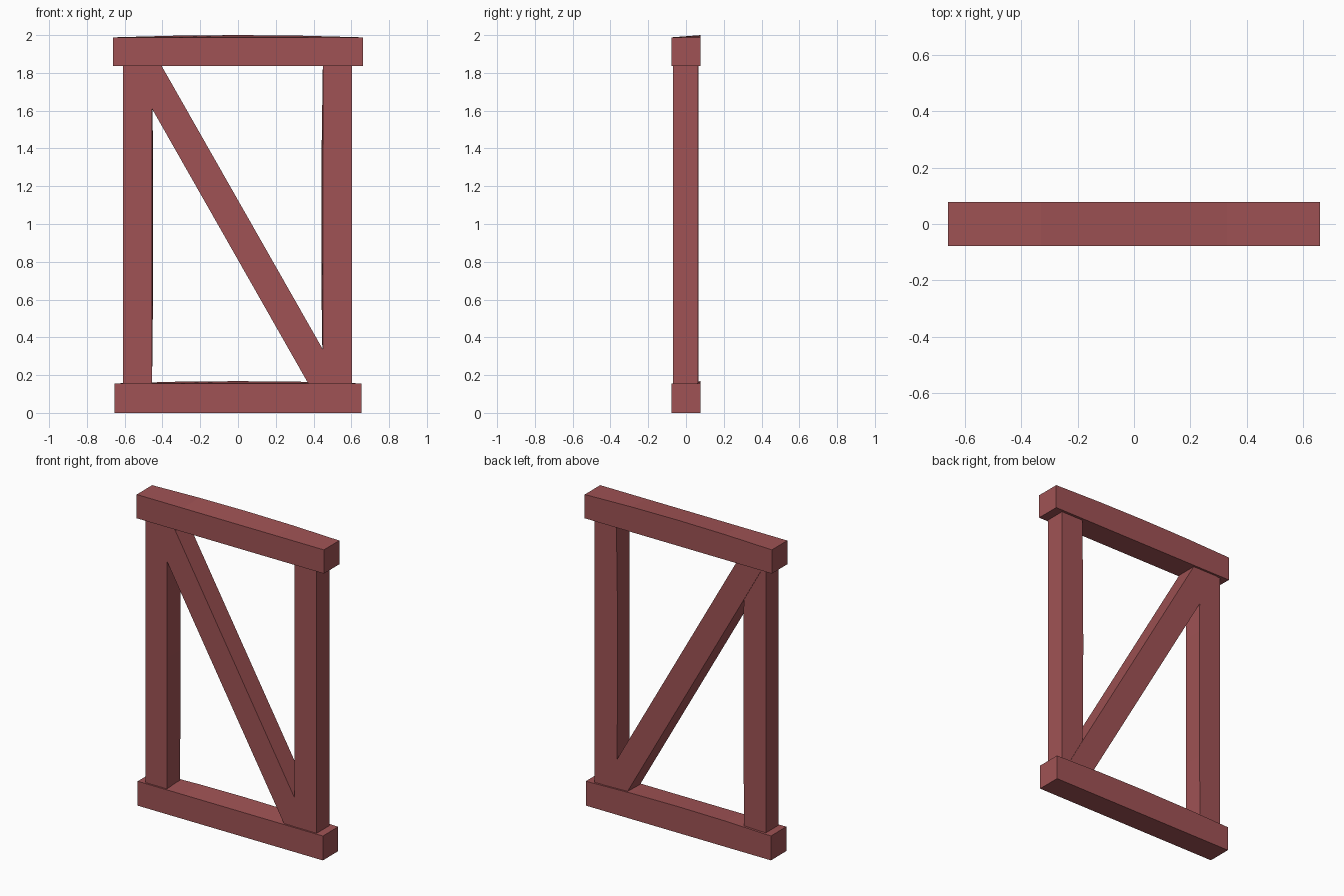
import bpy
import bmesh
from mathutils import Vector

cube = bpy.data.objects.get("Cube")
if cube:
    bpy.data.objects.remove(cube, do_unlink=True)

# Single weathered red wood colour
wood = bpy.data.materials.new("red_wood")
wood.use_nodes = True
colour = (0.35, 0.086, 0.09, 1.0)
wood.diffuse_color = colour
wood.node_tree.nodes["Principled BSDF"].inputs["Base Color"].default_value = colour


def finish(bm, name):
    bmesh.ops.recalc_face_normals(bm, faces=bm.faces[:])
    mesh = bpy.data.meshes.new(name)
    bm.to_mesh(mesh)
    bm.free()
    mesh.materials.append(wood)
    obj = bpy.data.objects.new(name, mesh)
    bpy.context.collection.objects.link(obj)


def timber(name, low, high, axis, bow):
    """Squared timber whose rear edge on the bow side swells toward its middle."""
    low, high, bow = Vector(low), Vector(high), Vector(bow)
    mid, size = (low + high) / 2, high - low
    bm = bmesh.new()
    bmesh.ops.create_cube(bm, size=1)
    for v in bm.verts:
        v.co = mid + v.co * size
    along = [e for e in bm.edges
             if abs(e.verts[0].co[axis] - e.verts[1].co[axis]) > size[axis] / 2]
    bmesh.ops.subdivide_edges(bm, edges=along, cuts=3, use_grid_fill=True)
    for v in bm.verts:
        offset = v.co - mid
        if offset.y > 0 and offset.dot(bow) > 0:
            t = 2 * offset[axis] / size[axis]
            v.co += bow * (1 - t * t)
    finish(bm, name)


# Horizontal rails with slightly crowned rear top edges
timber("bottom_rail", (-0.655, -0.078, 0), (0.655, 0.077, 0.156), 0, (0, 0, 0.012))
timber("top_rail", (-0.662, -0.078, 1.836), (0.662, 0.078, 1.988), 0, (0, 0, 0.012))

# Upright posts with slightly swollen inner rear edges
timber("right_post", (-0.608, -0.068, 0.15), (-0.455, 0.062, 1.84), 2, (0.006, 0, 0))
timber("left_post", (0.449, -0.068, 0.15), (0.604, 0.062, 1.84), 2, (-0.008, 0, 0))

# Diagonal brace, with ends cut to sit against the posts and rails
outline = [(-0.405, 1.838), (0.45, 0.335), (0.55, 0.154),
           (0.373, 0.154), (-0.455, 1.61), (-0.583, 1.838)]
bm = bmesh.new()
front = bm.faces.new([bm.verts.new((x, -0.067, z)) for x, z in outline])
back = bmesh.ops.extrude_face_region(bm, geom=[front], use_keep_orig=True)
for v in back["geom"]:
    if isinstance(v, bmesh.types.BMVert):
        v.co.y = 0.065
finish(bm, "diagonal_brace")
